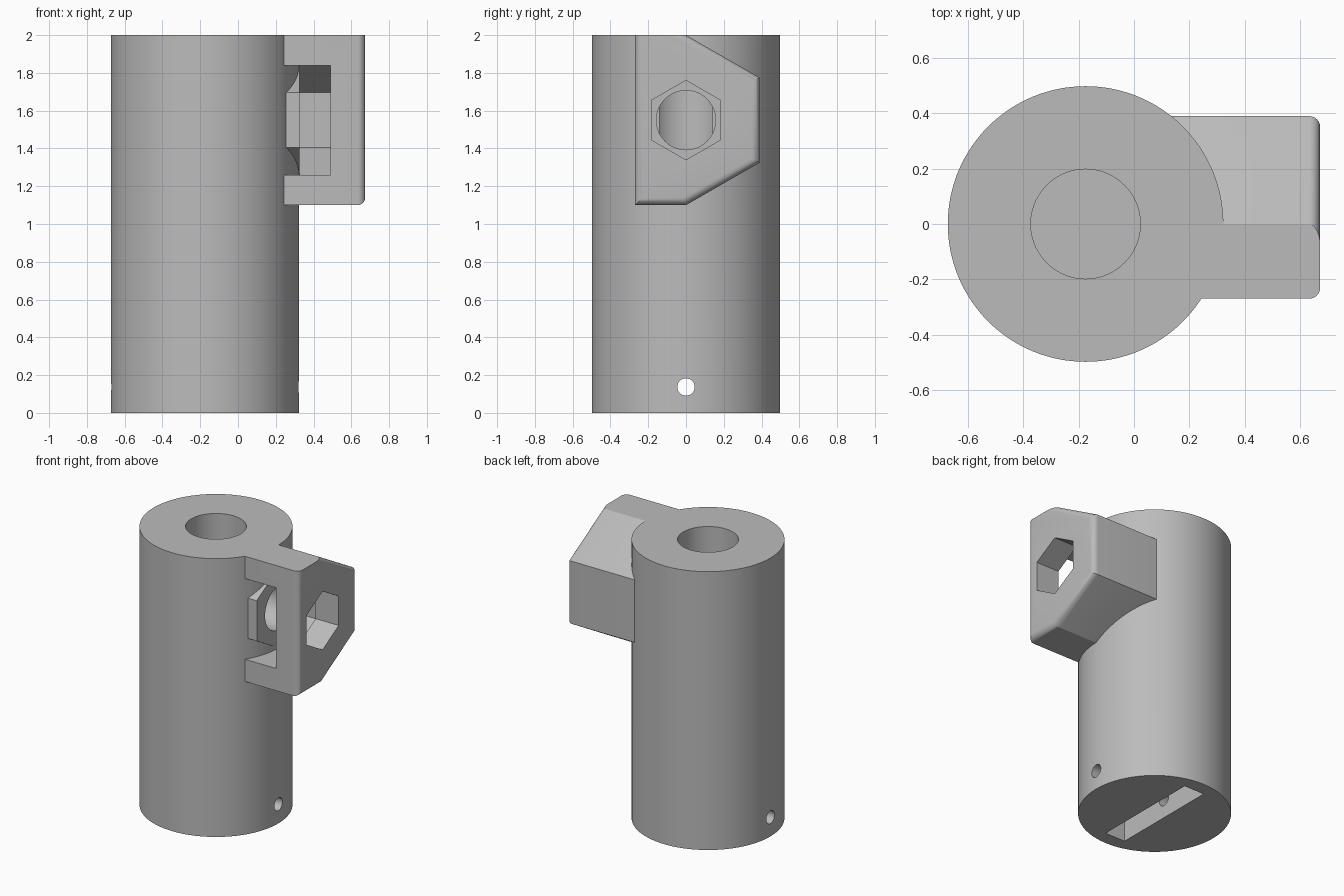
import bpy, bmesh
from math import radians, sin, cos, pi

cube = bpy.data.objects.get("Cube")
if cube:
    bpy.data.objects.remove(cube, do_unlink=True)

grey = bpy.data.materials.new("matte_grey")
grey.use_nodes = True
COLOR = (0.5, 0.5, 0.5, 1)
grey.diffuse_color = COLOR
grey.node_tree.nodes["Principled BSDF"].inputs["Base Color"].default_value = COLOR

AXIS_X = -0.175      # column axis
BOLT_Z = 1.55        # height of the clamp bolt
OUTER_X = 0.673      # outer face of the clamp block


def prism(name, points, start, end, axis="X", bevel=None):
    """Extrude a closed outline along X (points are y, z) or Z (points are x, y)."""
    bm = bmesh.new()
    place = (lambda a, b, t: (t, a, b)) if axis == "X" else (lambda a, b, t: (a, b, t))
    base = bm.faces.new([bm.verts.new(place(a, b, start)) for a, b in points])
    out = bmesh.ops.extrude_face_region(bm, geom=[base])
    shift = place(0, 0, end - start)
    bmesh.ops.translate(bm, vec=shift, verts=[v for v in out["geom"] if isinstance(v, bmesh.types.BMVert)])
    bmesh.ops.recalc_face_normals(bm, faces=bm.faces)
    if bevel:
        bevel(bm)
    mesh = bpy.data.meshes.new(name)
    bm.to_mesh(mesh)
    bm.free()
    mesh.materials.append(grey)
    obj = bpy.data.objects.new(name, mesh)
    bpy.context.collection.objects.link(obj)
    return obj


def ring(radius, sides, cx=0, cy=0):
    """Regular outline with a corner pointing along the second axis."""
    return [(cx + radius * sin(2 * pi * i / sides), cy + radius * cos(2 * pi * i / sides))
            for i in range(sides)]


def combine(target, tool, operation="DIFFERENCE"):
    """Apply a boolean and discard the tool object."""
    mod = target.modifiers.new("cut", "BOOLEAN")
    mod.operation, mod.solver, mod.object = operation, "EXACT", tool
    graph = bpy.context.evaluated_depsgraph_get()
    mesh = bpy.data.meshes.new_from_object(target.evaluated_get(graph))
    target.modifiers.clear()
    target.data = mesh
    bpy.data.objects.remove(tool, do_unlink=True)


def round_outer_rim(bm):
    """Round the outer face's edges, leaving the top one sharp."""
    rim = [e for e in bm.edges
           if all(v.co.x > OUTER_X - 0.001 for v in e.verts)
           and not all(v.co.z > 1.99 for v in e.verts)]
    bmesh.ops.bevel(bm, geom=rim, offset=0.04, segments=6, profile=0.5, affect="EDGES")


# Clamp block with a sloped back
block_outline = [(-0.27, 2), (0, 2), (0.39, 1.775), (0.39, 1.325), (0, 1.1), (-0.27, 1.1)]
block = prism("clamp_block", block_outline, 0.06, OUTER_X, bevel=round_outer_rim)

# Nut slot: hexagonal at its closed end, leaving a hexagonal boss on the column
NUT = 0.29
APOTHEM = NUT * cos(pi / 6)


def slot_outline(tip):
    return [(-0.5, BOLT_Z + NUT), (0, BOLT_Z + NUT), (tip, BOLT_Z + NUT / 2),
            (tip, BOLT_Z - NUT / 2), (0, BOLT_Z - NUT), (-0.5, BOLT_Z - NUT)]


combine(block, prism("nut_pocket", slot_outline(APOTHEM), 0.325, 0.49))
combine(block, prism("boss_relief", slot_outline(-APOTHEM), 0, 0.33))

# Main column
body = prism("coupling_body", ring(0.498, 128, AXIS_X), 0, 2, "Z")
combine(body, block, "UNION")

# Top bore, bolt passage and hexagonal openings
combine(body, prism("top_bore", ring(0.198, 96, AXIS_X), 1.1, 2.1, "Z"))
combine(body, prism("bolt_hole", ring(0.157, 64, 0, BOLT_Z), -0.03, 0.4))
combine(body, prism("head_recess", ring(0.21, 6, 0, BOLT_Z), -0.035, 0.1))
combine(body, prism("outer_hex_opening", ring(0.21, 6, 0, BOLT_Z), 0.45, 0.8))

# Bottom blade slot and cross pin hole
blade = [(AXIS_X + sx * 0.08, sy * 0.4) for sx, sy in ((-1, -1), (1, -1), (1, 1), (-1, 1))]
combine(body, prism("blade_slot", blade, -0.1, 0.28, "Z"))
combine(body, prism("pin_hole", ring(0.046, 32, 0, 0.137), -0.9, 0.5))

# Smooth the curved walls, keep the edges crisp
bpy.ops.object.select_all(action="DESELECT")
body.select_set(True)
bpy.context.view_layer.objects.active = body
bpy.ops.object.shade_smooth_by_angle(angle=radians(25))
